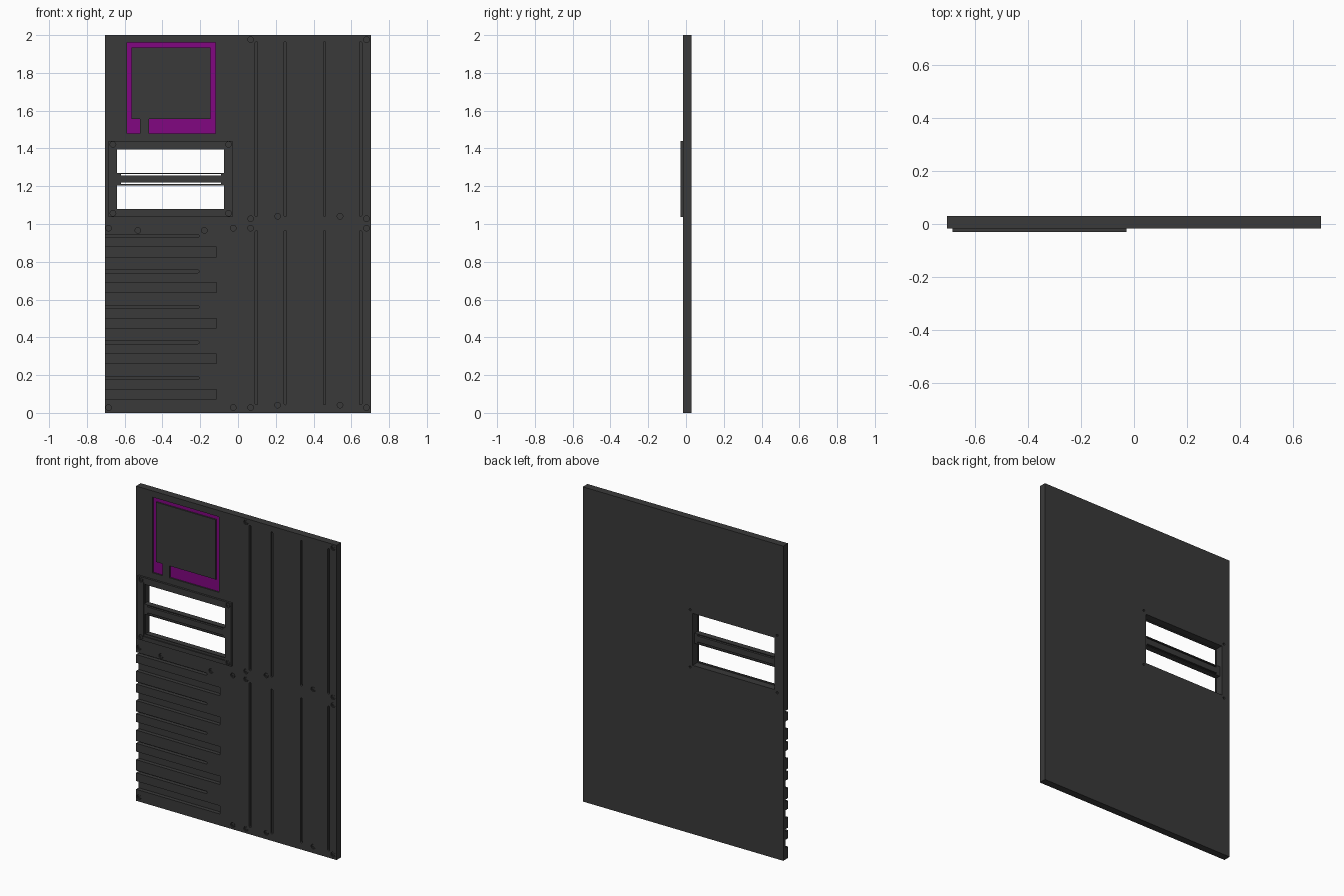
import bpy, bmesh, math

if "Cube" in bpy.data.objects:
    bpy.data.objects.remove(bpy.data.objects["Cube"])

FRONT, BACK, FRAME_Y = -0.017, 0.03, -0.03


def material(name, rgb):
    m = bpy.data.materials.new(name)
    m.diffuse_color = (*rgb, 1)
    m.use_nodes = True
    m.node_tree.nodes["Principled BSDF"].inputs["Base Color"].default_value = m.diffuse_color
    return m


DARK = material("dark_panel", (0.042, 0.042, 0.042))
PURPLE = material("purple", (0.22, 0.002, 0.22))


def rect(x0, x1, z0, z1):
    return [(x0, z0), (x1, z0), (x1, z1), (x0, z1)]


def circle(x, z, r, n=20):
    return [(x + r * math.cos(2 * math.pi * i / n), z + r * math.sin(2 * math.pi * i / n)) for i in range(n)]


def stadium_v(x, z0, z1, r, n=6):
    top = [(x + r * math.cos(math.pi * i / n), z1 - r + r * math.sin(math.pi * i / n)) for i in range(n + 1)]
    low = [(x - r * math.cos(math.pi * i / n), z0 + r - r * math.sin(math.pi * i / n)) for i in range(n + 1)]
    return top + low


def round_slot(x0, x1, z, r, n=6):
    end = [(x1 - r + r * math.sin(math.pi * i / n), z - r * math.cos(math.pi * i / n)) for i in range(n + 1)]
    return [(x0, z + r), (x0, z - r)] + end


def solid(name, prisms, mat=DARK):
    """One object from (profile in x-z, y0, y1) prisms."""
    bm = bmesh.new()
    for pts, y0, y1 in prisms:
        f = bm.faces.new([bm.verts.new((x, y0, z)) for x, z in pts])
        ext = bmesh.ops.extrude_face_region(bm, geom=[f])
        verts = [g for g in ext["geom"] if isinstance(g, bmesh.types.BMVert)]
        bmesh.ops.translate(bm, vec=(0, y1 - y0, 0), verts=verts)
    bmesh.ops.recalc_face_normals(bm, faces=bm.faces)
    me = bpy.data.meshes.new(name)
    bm.to_mesh(me)
    bm.free()
    me.materials.append(mat)
    ob = bpy.data.objects.new(name, me)
    bpy.context.collection.objects.link(ob)
    return ob


def carve(ob, prisms):
    cutter = solid(ob.name + "_cutter", prisms)
    mod = ob.modifiers.new("cut", "BOOLEAN")
    mod.operation, mod.solver, mod.object = "DIFFERENCE", "EXACT", cutter
    bpy.context.view_layer.objects.active = ob
    bpy.ops.object.modifier_apply(modifier=mod.name)
    bpy.data.objects.remove(cutter)


# Screw positions
panel_screws = [(x, z) for x in (0.067, 0.68) for z in (0.028, 0.978, 1.028, 1.976)]
panel_screws += [(x, z) for x in (0.21, 0.54) for z in (0.041, 1.041)]
panel_screws += [(x, z) for x in (-0.685, -0.025) for z in (0.028, 0.978)]
panel_screws += [(-0.53, 0.966), (-0.178, 0.966)]
frame_screws = [(x, z) for x in (-0.662, -0.05) for z in (1.057, 1.421)]

# C-shaped coloured trim around the square cover
trim = [(-0.47, 1.48), (-0.12, 1.48), (-0.12, 1.96), (-0.588, 1.96), (-0.588, 1.48), (-0.52, 1.48),
        (-0.52, 1.555), (-0.565, 1.555), (-0.565, 1.935), (-0.145, 1.935), (-0.145, 1.555), (-0.47, 1.555)]

# Main panel with all its recesses
panel = solid("wall_panel", [(rect(-0.705, 0.705, 0, 2), FRONT, BACK)])
cuts = [(trim, -0.1, FRONT + 0.012),
        (rect(-0.645, -0.068, 1.072, 1.402), -0.1, 0.1)]
for x in (0.097, 0.25, 0.458, 0.649):
    for z0, z1 in ((0.043, 0.965), (1.04, 1.965)):
        cuts.append((stadium_v(x, z0, z1, 0.0065), -0.1, FRONT + 0.012))
for i in range(5):
    z = 0.099 + 0.188 * i
    cuts.append((rect(-0.8, -0.115, z - 0.026, z + 0.026), -0.1, FRONT + 0.025))
    cuts.append((round_slot(-0.8, -0.205, z + 0.086, 0.0075), -0.1, FRONT + 0.025))
cuts += [(circle(x, z, 0.015), -0.1, FRONT + 0.01) for x, z in panel_screws]
cuts += [(circle(x, z, 0.007), 0.02, 0.1) for x, z in frame_screws]
carve(panel, cuts)

# Coloured trim floor
solid("trim_inlay", [(trim, FRONT + 0.009, FRONT + 0.012)], PURPLE)

# Window frame with stepped rim and two openings
frame = solid("window_frame", [(rect(-0.685, -0.028, 1.038, 1.44), FRAME_Y, FRONT)])
carve(frame, [(rect(-0.64, -0.075, 1.08, 1.395), -0.1, 0.1)]
      + [(circle(x, z, 0.015), -0.1, FRAME_Y + 0.008) for x, z in frame_screws])
carve(frame, [(rect(-0.662 + 0.018, -0.071, 1.065, 1.41), -0.1, FRAME_Y + 0.006)])

# Crossbar with thin rails and narrow slits
bar = solid("window_crossbar", [(rect(-0.646, -0.067, 1.205, 1.27), FRAME_Y + 0.006, 0.012)])
carve(bar, [(rect(-0.62, -0.09, z, z + 0.008), -0.1, 0.1) for z in (1.211, 1.257)])

# Screw heads with socket
heads = solid("screw_heads",
              [(circle(x, z, 0.012), FRONT + 0.003, FRONT + 0.0101) for x, z in panel_screws]
              + [(circle(x, z, 0.012), FRAME_Y + 0.002, FRAME_Y + 0.0081) for x, z in frame_screws])
carve(heads, [(circle(x, z, 0.006, 6), -0.1, FRONT + 0.007) for x, z in panel_screws]
      + [(circle(x, z, 0.006, 6), -0.1, FRAME_Y + 0.006) for x, z in frame_screws])
